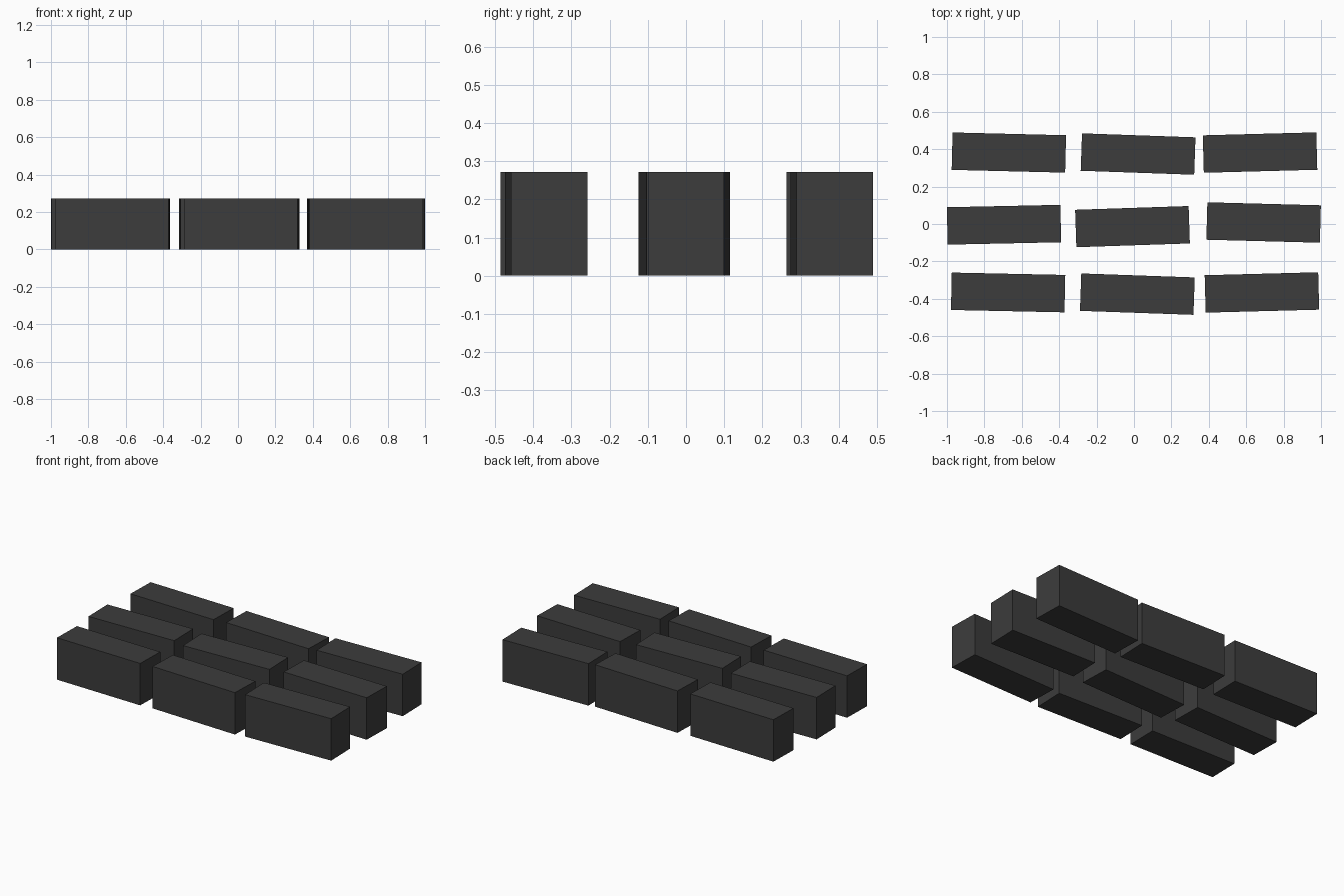
import bpy
import bmesh
from math import radians
from mathutils import Matrix

cube = bpy.data.objects.get("Cube")
if cube:
    bpy.data.objects.remove(cube, do_unlink=True)

# Single dark stone colour
stone = bpy.data.materials.new("charcoal_stone")
stone.use_nodes = True
colour = (0.045, 0.045, 0.045, 1)
stone.diffuse_color = colour
stone.node_tree.nodes["Principled BSDF"].inputs["Base Color"].default_value = colour

LENGTH, DEPTH, HEIGHT = 0.607, 0.2, 0.272


def add_block(name, x, y, turn):
    """Flat-faced block resting on the ground, turned slightly about z."""
    mesh = bpy.data.meshes.new(name)
    bm = bmesh.new()
    bmesh.ops.create_cube(bm, size=1, matrix=Matrix.Diagonal((LENGTH, DEPTH, HEIGHT, 1)))
    bm.to_mesh(mesh)
    bm.free()
    mesh.materials.append(stone)
    block = bpy.data.objects.new(name, mesh)
    block.location = (x, y, HEIGHT / 2)
    block.rotation_euler.z = radians(turn)
    bpy.context.collection.objects.link(block)


# Three loose rows of three blocks: x, y, turn in degrees
rows = {
    "front": [(-0.673, -0.366, -1.2), (0.018, -0.375, -2), (0.684, -0.366, 1.5)],
    "middle": [(-0.695, -0.004, 1.2), (-0.008, -0.014, 1.9), (0.693, 0.008, -1.5)],
    "back": [(-0.669, 0.382, -1.4), (0.022, 0.374, -2), (0.674, 0.382, 1.5)],
}
for row, blocks in rows.items():
    for side, placement in zip(("right", "centre", "left"), blocks):
        add_block(f"{row}_{side}_block", *placement)
